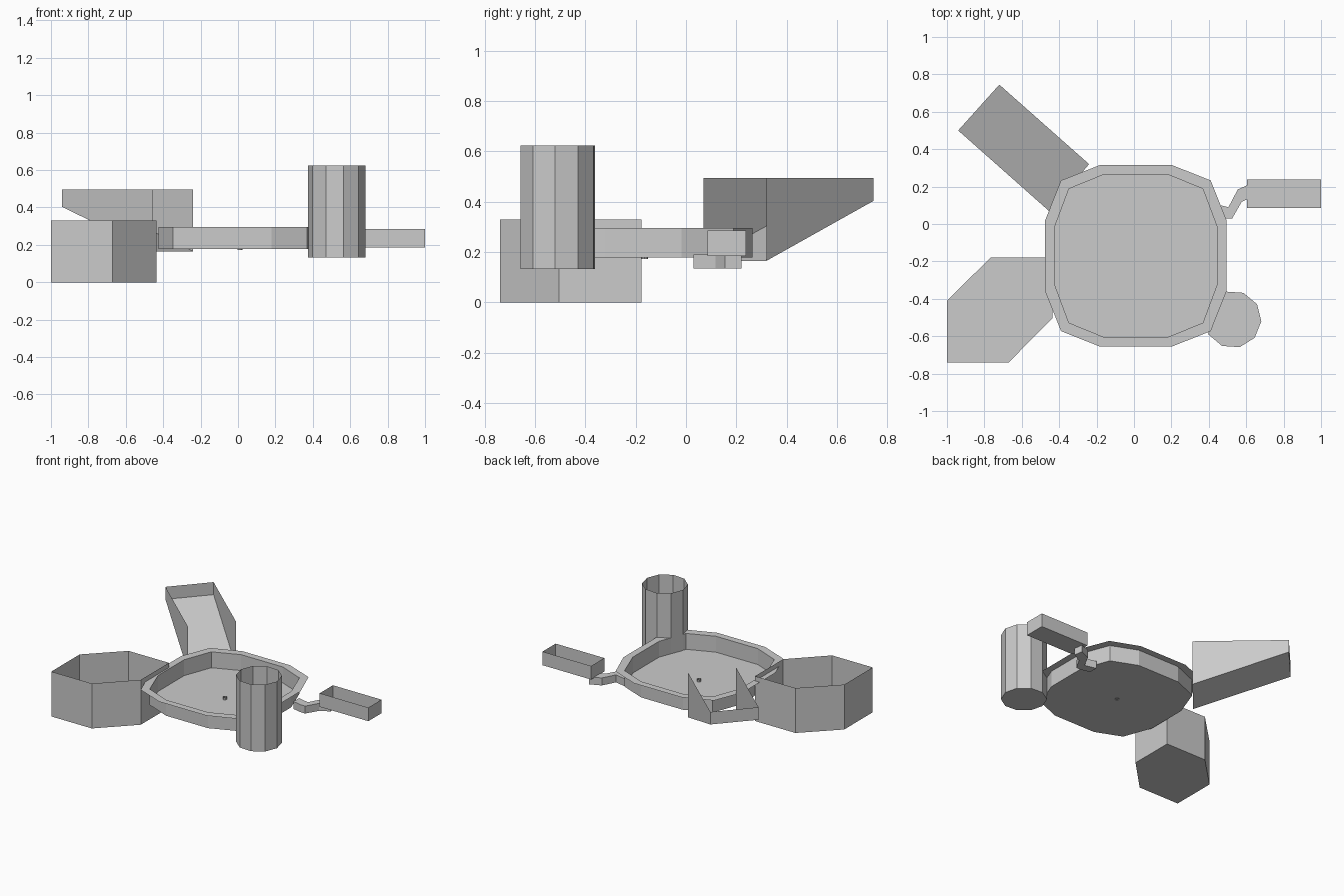
import bpy, bmesh, math

if "Cube" in bpy.data.objects:
    bpy.data.objects.remove(bpy.data.objects["Cube"])


def finish(name, bm):
    bmesh.ops.recalc_face_normals(bm, faces=bm.faces)
    me = bpy.data.meshes.new(name)
    bm.to_mesh(me)
    bm.free()
    ob = bpy.data.objects.new(name, me)
    bpy.context.collection.objects.link(ob)
    return ob


def ring(bm, pts, z):
    return [bm.verts.new((x, y, z)) for x, y in pts]


def bridge(bm, a, b):
    n = len(a)
    for i in range(n):
        j = (i + 1) % n
        bm.faces.new((a[i], a[j], b[j], b[i]))


def vessel(name, pts, z0, z1, rim=None, floor=True, lid=False):
    """Thin-walled prism, optionally with a flat rim, floor and lid."""
    bm = bmesh.new()
    low, high = ring(bm, pts, z0), ring(bm, pts, z1)
    bridge(bm, low, high)
    if floor:
        bm.faces.new(low[::-1])
    if lid:
        bm.faces.new(high)
    if rim:
        bridge(bm, high, ring(bm, rim, z1))
    return finish(name, bm)


def mirrored(quarter, cx, cy):
    """Mirror a quarter outline around a centre, in counter-clockwise order."""
    right = quarter + [(x, -y) for x, y in quarter[::-1]]
    full = right + [(-x, y) for x, y in right[::-1]]
    return [(cx + x, cy + y) for x, y in full]


def polygon(n, cx, cy, r, start):
    return [(cx + r * math.cos(start + math.tau * i / n),
             cy + r * math.sin(start + math.tau * i / n)) for i in range(n)]


# Central pool with flat overhanging rim
pool_wall = mirrored([(0.17, 0.435), (0.358, 0.358), (0.435, 0.152)], 0.01, -0.17)
pool_rim = mirrored([(0.193, 0.485), (0.40, 0.403), (0.485, 0.19)], 0.01, -0.17)
vessel("pool", pool_wall, 0.178, 0.295, rim=pool_rim)

# Small drain in the pool floor
vessel("drain", polygon(8, 0.01, -0.165, 0.014, 0), 0.172, 0.195, floor=False)

# Six-sided tub
vessel("hexagonal_tub", [(-1, -0.74), (-0.67, -0.74), (-0.437, -0.505),
                         (-0.437, -0.178), (-0.765, -0.178), (-1, -0.41)], 0, 0.33)

# Ten-sided tall barrel
vessel("tall_barrel", polygon(10, 0.528, -0.51, 0.153, math.radians(-4)), 0.132, 0.623)

# Long narrow box
vessel("narrow_box", [(0.605, 0.085), (1, 0.085), (1, 0.238), (0.605, 0.238)], 0.185, 0.285)

# Bent channel joining box and pool
vessel("bent_channel", [(0.42, 0.045), (0.49, 0.03), (0.525, 0.03), (0.575, 0.117),
                        (0.645, 0.155), (0.635, 0.22), (0.555, 0.185),
                        (0.505, 0.09), (0.42, 0.11)], 0.135, 0.19, lid=True)

# Sloped chute, open above and at the pool end
bm = bmesh.new()
plan = [(-0.455, 0.07), (-0.94, 0.50), (-0.72, 0.745), (-0.24, 0.32)]
top = ring(bm, plan, 0.495)
low = [bm.verts.new((x, y, z)) for (x, y), z in zip(plan, (0.165, 0.403, 0.403, 0.165))]
for i in range(3):
    bm.faces.new((low[i], low[i + 1], top[i + 1], top[i]))
bm.faces.new(low)
finish("sloped_chute", bm)
